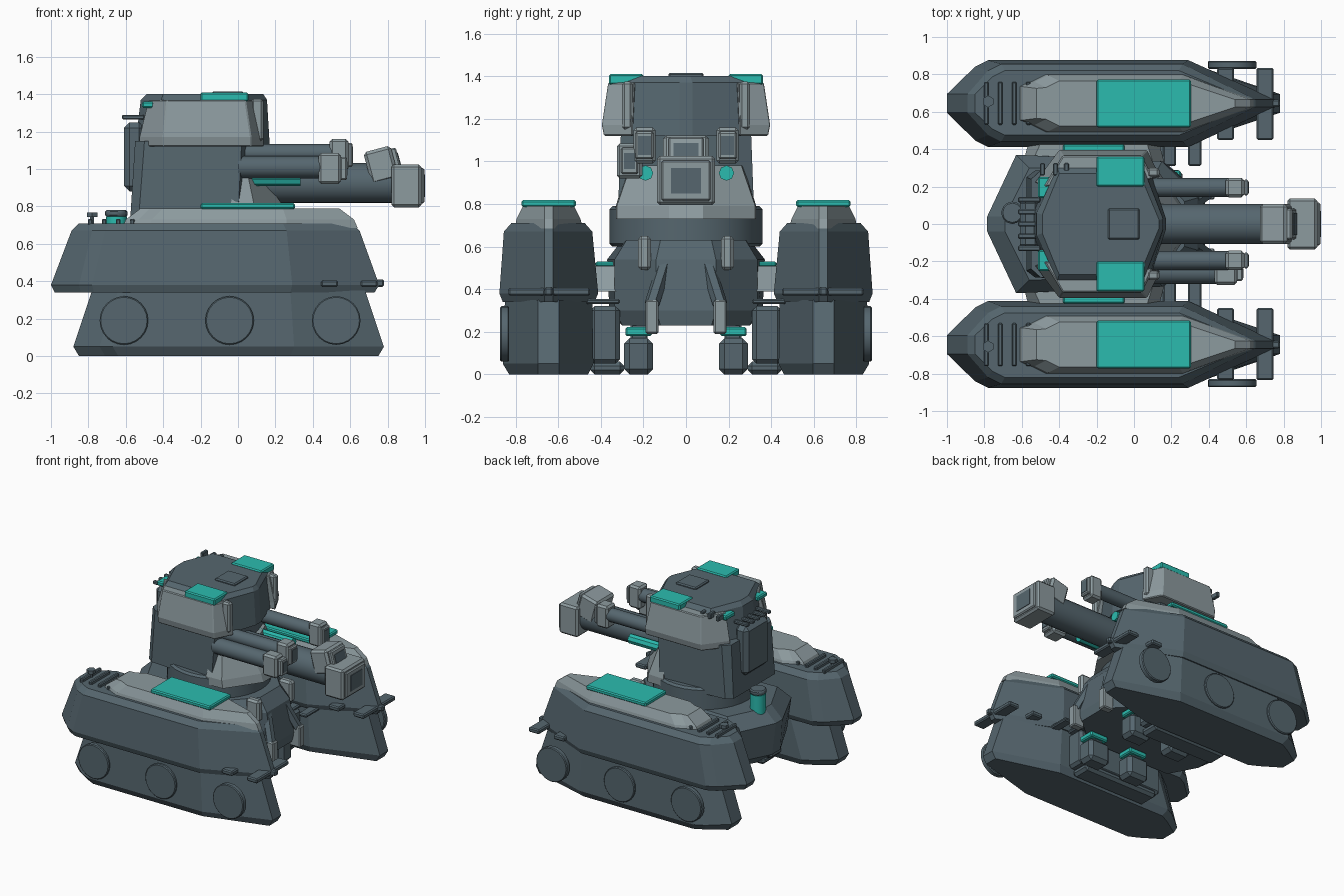
import bpy, bmesh, math
from mathutils import Vector, Matrix

if "Cube" in bpy.data.objects:
    bpy.data.objects.remove(bpy.data.objects["Cube"])


def material(name, rgb):
    m = bpy.data.materials.new(name)
    m.diffuse_color = (*rgb, 1)
    m.use_nodes = True
    m.node_tree.nodes["Principled BSDF"].inputs["Base Color"].default_value = m.diffuse_color
    return m


SLATE = material("slate", (0.092, 0.134, 0.158))
GREY = material("light_grey", (0.265, 0.325, 0.345))
TEAL = material("teal", (0.024, 0.50, 0.43))


def finish(name, bm, mat, bevel=0.0, smooth=False):
    bmesh.ops.recalc_face_normals(bm, faces=bm.faces[:])
    me = bpy.data.meshes.new(name)
    bm.to_mesh(me)
    bm.free()
    me.materials.append(mat)
    ob = bpy.data.objects.new(name, me)
    bpy.context.collection.objects.link(ob)
    if bevel:
        b = ob.modifiers.new("bevel", 'BEVEL')
        b.width, b.segments, b.limit_method = bevel, 1, 'ANGLE'
    if smooth:
        bpy.ops.object.select_all(action='DESELECT')
        ob.select_set(True)
        bpy.context.view_layer.objects.active = ob
        bpy.ops.object.shade_smooth_by_angle(angle=math.radians(35))
    return ob


def box(name, x, y, z, mat, bevel=0.008, tilt=0):
    """Box from (min, max) ranges, tilted about its own y axis."""
    bm = bmesh.new()
    bmesh.ops.create_cube(bm, size=1)
    lo, hi = Vector((x[0], y[0], z[0])), Vector((x[1], y[1], z[1]))
    c, d = (lo + hi) / 2, hi - lo
    bm.transform(Matrix.Translation(c) @ Matrix.Rotation(tilt, 4, 'Y') @ Matrix.Diagonal((abs(d.x), abs(d.y), abs(d.z), 1)))
    return finish(name, bm, mat, bevel)


def loft(name, layers, mat, bevel=0.0):
    """Stack of equal-count outlines: [(z, [(x, y), ...]), ...]."""
    bm = bmesh.new()
    rings = [[bm.verts.new((x, y, z)) for x, y in pts] for z, pts in layers]
    n = len(rings[0])
    for a, b in zip(rings, rings[1:]):
        for i in range(n):
            j = (i + 1) % n
            bm.faces.new((a[i], a[j], b[j], b[i]))
    bm.faces.new(rings[0][::-1])
    bm.faces.new(rings[-1])
    return finish(name, bm, mat, bevel)


def rod(name, p, q, r, mat, sides=16, r2=None, bevel=0.0):
    p, q = Vector(p), Vector(q)
    bm = bmesh.new()
    bmesh.ops.create_cone(bm, cap_ends=True, segments=sides, radius1=r, radius2=r2 or r, depth=(q - p).length)
    bm.transform(Matrix.Translation((p + q) / 2) @ (q - p).to_track_quat('Z', 'Y').to_matrix().to_4x4())
    return finish(name, bm, mat, bevel, sides > 8)


def sym(half):
    """Complete an outline given its +y half, front to back."""
    return half + [(x, -y) for x, y in reversed(half)]


def pod(s, xr, xf, yi, yo, rear, front, wr=0.05, wf=0.02):
    """Boat-like outline of a track pod on side s."""
    c = 0.645
    pts = [(xf, c - wf), (xf, c + wf), (front, yo), (xr + rear + .05, yo), (xr + rear - .02, yo - .035),
           (xr, c + wr), (xr, c - wr), (xr + rear - .02, yi + .035), (xr + rear + .05, yi), (front, yi)]
    return [(x, s * y) for x, y in pts]


for s, side in ((1, "left"), (-1, "right")):
    def span(a, b):
        return tuple(sorted((s * a, s * b)))

    # Track pod: lower run, skirt and pale deck
    loft(f"track_{side}", [(0, pod(s, -.85, .75, .46, .83, .16, .28, .06, .05)),
                           (.05, pod(s, -.88, .78, .435, .86, .16, .30, .06, .05)),
                           (.35, pod(s, -.78, .68, .44, .85, .16, .28, .06, .05))], SLATE)
    loft(f"skirt_{side}", [(.34, pod(s, -.98, .73, .43, .86, .16, .28)),
                           (.38, pod(s, -1.0, .755, .412, .876, .17, .29)),
                           (.67, pod(s, -.89, .65, .44, .855, .13, .26)),
                           (.71, pod(s, -.85, .61, .475, .82, .11, .24))], SLATE)
    loft(f"deck_{side}", [(.685, pod(s, -.62, .64, .485, .805, .09, .26, .09)),
                          (.73, pod(s, -.60, .62, .495, .795, .09, .26, .09)),
                          (.79, pod(s, -.52, .54, .525, .765, .07, .24, .08))], GREY)
    box(f"deck_panel_{side}", (-.2, .305), span(.517, .772), (.785, .818), TEAL)
    # Rear vents and cap
    for i, x in enumerate((-.79, -.715, -.64, -.565)):
        box(f"vent_{side}_{i}", (x - .013, x + .013), span(.53, .76), (.70, .733), SLATE, .006)
    rod(f"vent_post_{side}", (-.78, s * .655, .70), (-.78, s * .655, .75), .012, SLATE, 6)
    rod(f"vent_cap_{side}", (-.78, s * .655, .743), (-.78, s * .655, .768), .032, SLATE, 6)
    # Wheels
    for i, x in enumerate((-.61, -.045, .525)):
        rod(f"wheel_{side}_{i}", (x, s * .83, .19), (x, s * .872, .19), .13, SLATE, 24, bevel=.006)
    # Crossbars at the pointed nose
    for i, x in enumerate((.49, .70)):
        box(f"nose_bar_{side}_{i}", (x - .045, x + .045), span(.45, .835), (.37, .405), SLATE)
    box(f"nose_tip_{side}", (.70, .78), span(.625, .665), (.37, .41), SLATE)
    # Suspension between pod and hull
    box(f"suspension_{side}", (-.5, .22), span(.31, .45), (.05, .32), SLATE, .02)
    box(f"suspension_foot_{side}", (-.45, .18), span(.29, .45), (0, .06), SLATE, .02)
    for i, x in enumerate((.19, .325)):
        box(f"step_{side}_{i}", (x - .035, x + .035), span(.31, .47), (.33, .355), SLATE)
    loft(f"fender_{side}", [(.39, [(.17, s * .30), (.13, s * .45), (-.56, s * .45), (-.60, s * .30)]),
                            (.51, [(.11, s * .30), (.07, s * .43), (-.5, s * .43), (-.56, s * .30)])], GREY)
    box(f"fender_panel_{side}", (-.38, -.05), span(.33, .425), (.505, .53), TEAL)
    # Feet with lamps under the hull, front struts
    for end, x in (("front", .17), ("rear", -.18)):
        box(f"{end}_foot_{side}", (x - .09, x + .09), span(.155, .29), (0, .17), SLATE, .025)
        box(f"{end}_foot_lamp_{side}", (x - .07, x + .08), span(.16, .285), (.18, .222), TEAL)
        box(f"{end}_foot_post_{side}", (x - .04, x + .04), span(.18, .26), (.15, .30), SLATE)
    box(f"front_strut_{side}", (.34, .43), span(.13, .19), (.19, .35), GREY)
    rod(f"strut_arm_{side}", (.39, s * .16, .33), (.31, s * .10, .52), .035, SLATE, 6)
    box(f"front_hook_{side}", (.22, .33), span(.165, .225), (.49, .65), GREY, .015)

    # Turret cheek, roof plate and rear lamp
    loft(f"cheek_{side}", [(1.12, [(.14, s * .25), (.07, s * .385), (-.40, s * .385), (-.53, s * .22)]),
                           (1.17, [(.14, s * .25), (.07, s * .395), (-.40, s * .395), (-.53, s * .22)]),
                           (1.37, [(.10, s * .24), (.04, s * .365), (-.38, s * .365), (-.48, s * .20)])], GREY, .006)
    box(f"cheek_edge_{side}", (.07, .135), span(.25, .30), (1.15, 1.375), GREY, .012)
    box(f"roof_plate_{side}", (-.2, .055), span(.2, .362), (1.36, 1.41), TEAL)
    box(f"rear_lamp_{side}", (-.512, -.45), span(.14, .25), (1.325, 1.36), TEAL)
    # Upper gun with square muzzle and sensor below
    y = s * .195
    rod(f"upper_barrel_{side}", (-.02, y, 1.085), (.52, y, 1.085), .05, SLATE)
    box(f"upper_muzzle_{side}", (.49, .59), (y - .052, y + .052), (.99, 1.16), GREY, .014)
    box(f"upper_muzzle_lip_{side}", (.585, .612), (y - .042, y + .042), (1.01, 1.14), GREY, .008)
    box(f"upper_bore_{side}", (.61, .616), (y - .03, y + .03), (1.03, 1.12), SLATE, 0)
    rod(f"sensor_{side}", (.05, s * .19, .945), (.335, s * .19, .945), .036, TEAL, 8)

# Central hull
loft("hull", [(.23, sym([(.37, .12), (.16, .30), (-.55, .30), (-.66, .10)])),
              (.30, sym([(.38, .14), (.16, .335), (-.60, .36), (-.76, .05)])),
              (.54, sym([(.34, .14), (.15, .335), (-.63, .37), (-.785, .04)])),
              (.63, sym([(.27, .12), (.12, .28), (-.56, .30), (-.69, .04)]))], SLATE)
# Rear canister
rod("rear_canister", (-.65, .06, .50), (-.65, .06, .745), .056, TEAL, 12)
rod("canister_cap", (-.65, .06, .745), (-.65, .06, .78), .06, SLATE, 12, bevel=.008)

# Turret ring, body and pale front wedge
rod("turret_ring", (-.16, 0, .60), (-.16, 0, .79), .36, SLATE, 32, bevel=.015)
loft("turret_body", [(.75, sym([(.05, .15), (0, .32), (-.53, .285), (-.575, .25)])),
                     (1.15, sym([(.07, .15), (.02, .305), (-.50, .285), (-.55, .24)]))], SLATE)
loft("turret_wedge", [(.73, sym([(.27, .08), (.10, .325), (-.04, .33)])),
                      (.79, sym([(.25, .08), (.09, .325), (-.04, .33)])),
                      (.98, sym([(.12, .08), (.05, .26), (-.02, .27)]))], GREY)
loft("turret_cap", [(1.12, sym([(.17, .03), (.07, .33), (-.42, .33), (-.55, .08)])),
                    (1.37, sym([(.155, .03), (.05, .30), (-.41, .30), (-.52, .06)])),
                    (1.40, sym([(.135, .02), (.03, .27), (-.40, .27), (-.49, .05)]))], SLATE)
box("roof_hatch", (-.14, .03), (-.083, .083), (1.39, 1.415), SLATE)
# Turret rear pack with cooling bars
box("rear_pack", (-.61, -.5), (-.14, .14), (.88, 1.25), SLATE, .03)
for i in range(5):
    y = -.13 + i * .065
    box(f"rear_bar_{i}", (-.62, -.5), (y - .014, y + .014), (1.265, 1.29), SLATE, .006)
for i, x in enumerate((-.49, -.42, -.36)):
    box(f"roof_peg_{i}", (x - .013, x + .013), (.26, .325), (1.345, 1.385), SLATE, .005)

# Single lower gun on the right-hand side
rod("side_barrel", (-.0, -.26, 1.01), (.46, -.26, 1.01), .06, SLATE)
box("side_muzzle", (.43, .55), (-.325, -.205), (.92, 1.085), GREY, .014)
box("side_muzzle_lip", (.545, .582), (-.305, -.225), (.94, 1.065), GREY, .008)
box("side_bore", (.58, .586), (-.29, -.24), (.965, 1.04), SLATE, 0)

# Main gun with two-part muzzle
rod("main_barrel", (.05, 0, .925), (.85, 0, .925), .108, SLATE, 20)
box("muzzle_block", (.69, .84), (-.108, .108), (.93, 1.11), GREY, .016, math.radians(-15))
box("muzzle_block_lip", (.815, .862), (-.082, .082), (.97, 1.112), GREY, .008, math.radians(-15))
box("muzzle_block_face", (.860, .866), (-.058, .058), (1.0, 1.088), SLATE, 0, math.radians(-15))
box("main_muzzle", (.82, .98), (-.137, .137), (.795, 1.025), GREY, .014)
box("main_muzzle_lip", (.975, .996), (-.115, .115), (.815, 1.005), GREY, .008)
box("main_bore", (.994, 1.0), (-.07, .07), (.85, .97), SLATE, 0)
